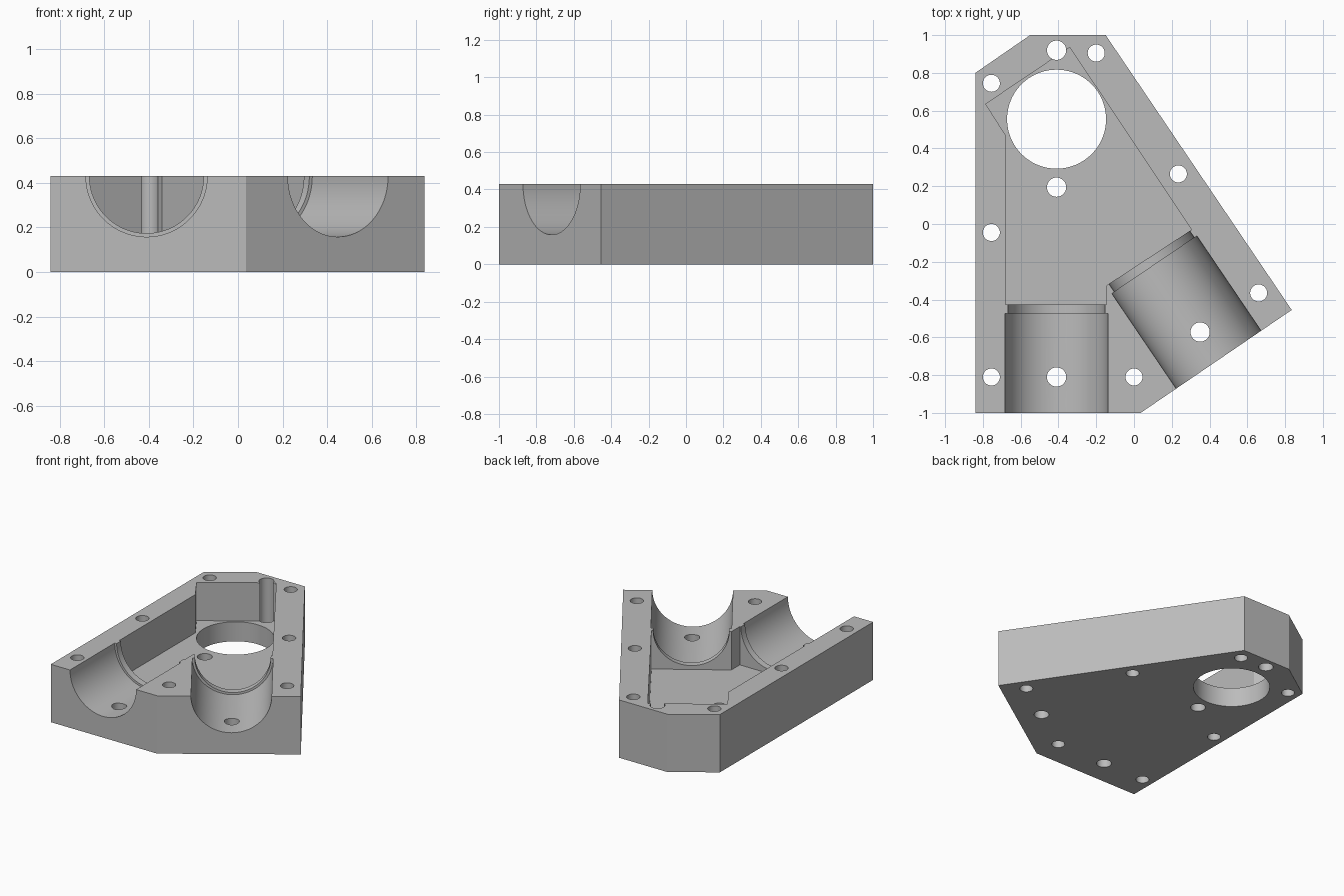
import bpy, bmesh, math
from mathutils import Vector, Matrix

if "Cube" in bpy.data.objects:
    bpy.data.objects.remove(bpy.data.objects["Cube"])

HEIGHT = 0.43
FLOOR = 0.145

grey = bpy.data.materials.new("light_grey")
grey.diffuse_color = (0.5, 0.5, 0.5, 1)
grey.use_nodes = True
grey.node_tree.nodes["Principled BSDF"].inputs["Base Color"].default_value = grey.diffuse_color


def add_object(name, bm):
    bmesh.ops.recalc_face_normals(bm, faces=bm.faces)
    mesh = bpy.data.meshes.new(name)
    bm.to_mesh(mesh)
    bm.free()
    obj = bpy.data.objects.new(name, mesh)
    bpy.context.collection.objects.link(obj)
    mesh.materials.append(grey)
    return obj


def prism(name, outline, z0, z1):
    bm = bmesh.new()
    face = bm.faces.new([bm.verts.new((x, y, z0)) for x, y in outline])
    top = bmesh.ops.extrude_face_region(bm, geom=[face])["geom"]
    bmesh.ops.translate(bm, vec=(0, 0, z1 - z0),
                        verts=[v for v in top if isinstance(v, bmesh.types.BMVert)])
    return add_object(name, bm)


def cylinder(name, start, end, radius, sides):
    a, b = Vector(start), Vector(end)
    rot = (b - a).to_track_quat('Z', 'Y').to_matrix().to_4x4()
    bm = bmesh.new()
    bmesh.ops.create_cone(bm, cap_ends=True, segments=sides, radius1=radius,
                          radius2=radius, depth=(b - a).length,
                          matrix=Matrix.Translation((a + b) / 2) @ rot)
    return add_object(name, bm)


# Solid housing block
housing = prism("housing", [(-0.84, -1), (0.035, -1), (0.835, -0.455),
                            (-0.15, 1), (-0.55, 1), (-0.84, 0.80)], 0, HEIGHT)

# Open pocket with a thin floor
cutters = [prism("pocket_cutter", [
    (-0.68, -0.425), (-0.145, -0.425), (-0.145, -0.325), (0.305, -0.03),
    (-0.34, 0.935), (-0.785, 0.635), (-0.68, 0.47)], FLOOR, HEIGHT + 0.2)]


# Two half-round stepped bores: mouth centre, inward direction, depths
def bore(name, mouth, direction, shoulder, end):
    m = Vector((mouth[0], mouth[1], HEIGHT))
    d = Vector((direction[0], direction[1], 0)).normalized()
    cutters.append(cylinder(name + "_wide_cutter", m - d * 0.1, m + d * shoulder, 0.272, 96))
    cutters.append(cylinder(name + "_narrow_cutter", m + d * (shoulder - 0.1),
                            m + d * (end + 0.03), 0.256, 96))


bore("straight_bore", (-0.41, -1), (0, 1), 0.525, 0.575)
bore("angled_bore", (0.447, -0.717), (-0.985, 1.455), 0.605, 0.655)

# Large floor opening, below the pocket walls
cutters.append(cylinder("floor_opening_cutter", (-0.41, 0.555, -0.1),
                        (-0.41, 0.555, FLOOR + 0.1), 0.262, 96))

# Bolt holes through the rim, and slightly wider ones on the centre lines
rim = [(-0.755, 0.745), (-0.20, 0.905), (0.235, 0.265), (-0.755, -0.045),
       (-0.755, -0.81), (0.0, -0.81), (0.66, -0.365)]
centre = [(-0.41, 0.92), (-0.41, 0.195), (-0.41, -0.81), (0.35, -0.572)]
for points, radius in ((rim, 0.045), (centre, 0.051)):
    for x, y in points:
        cutters.append(cylinder("bolt_hole_cutter", (x, y, -0.1),
                                (x, y, HEIGHT + 0.1), radius, 40))

# Cut everything out of the housing
for cutter in cutters:
    mod = housing.modifiers.new(cutter.name, 'BOOLEAN')
    mod.operation = 'DIFFERENCE'
    mod.solver = 'EXACT'
    mod.object = cutter
bpy.context.view_layer.update()
evaluated = housing.evaluated_get(bpy.context.evaluated_depsgraph_get())
result = bpy.data.meshes.new_from_object(evaluated)
housing.modifiers.clear()
housing.data = result
result.name = "housing"
result.materials.clear()
result.materials.append(grey)
for polygon in result.polygons:
    polygon.material_index = 0
for cutter in cutters:
    bpy.data.objects.remove(cutter, do_unlink=True)

# Smooth bores with sharp edges kept
bpy.ops.object.select_all(action='DESELECT')
housing.select_set(True)
bpy.context.view_layer.objects.active = housing
bpy.ops.object.shade_smooth_by_angle(angle=math.radians(30))
